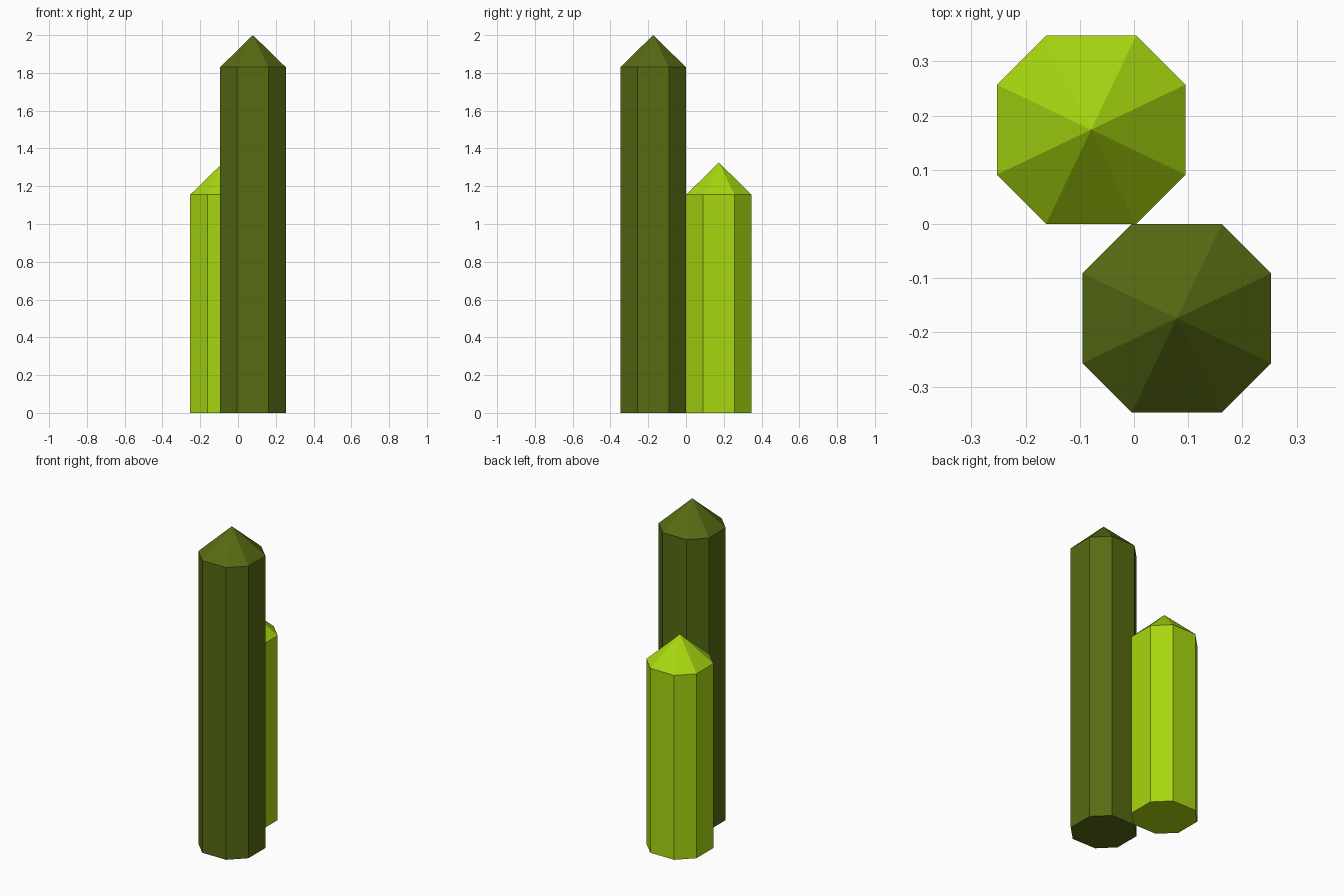
import bpy
import bmesh

cube = bpy.data.objects.get("Cube")
if cube:
    bpy.data.objects.remove(cube, do_unlink=True)

HALF_WIDTH = 0.174   # centre to flat side
HALF_SIDE = 0.083    # half of an axis-aligned side
TIP_HEIGHT = 0.17


def make_material(name, rgb):
    mat = bpy.data.materials.new(name)
    mat.use_nodes = True
    color = (*rgb, 1.0)
    mat.diffuse_color = color
    bsdf = next(n for n in mat.node_tree.nodes if n.type == 'BSDF_PRINCIPLED')
    bsdf.inputs["Base Color"].default_value = color
    return mat


def make_column(name, x, y, height, mat):
    """Eight-sided flat-shaded column with a pyramid tip."""
    w, s = HALF_WIDTH, HALF_SIDE
    outline = [(w, -s), (w, s), (s, w), (-s, w), (-w, s), (-w, -s), (-s, -w), (s, -w)]
    bm = bmesh.new()
    bottom = bm.faces.new([bm.verts.new((px, py, 0)) for px, py in outline])
    # Extrude the shaft, keeping the base closed
    result = bmesh.ops.extrude_face_region(bm, geom=[bottom], use_keep_orig=True)
    top_verts = [v for v in result["geom"] if isinstance(v, bmesh.types.BMVert)]
    top = next(f for f in result["geom"] if isinstance(f, bmesh.types.BMFace))
    bmesh.ops.translate(bm, verts=top_verts, vec=(0, 0, height - TIP_HEIGHT))
    # Fan the top face up to the point
    tip = bmesh.ops.poke(bm, faces=[top])["verts"][0]
    tip.co.z = height
    bmesh.ops.recalc_face_normals(bm, faces=bm.faces)
    mesh = bpy.data.meshes.new(name)
    bm.to_mesh(mesh)
    bm.free()
    mesh.materials.append(mat)
    obj = bpy.data.objects.new(name, mesh)
    obj.location = (x, y, 0)
    bpy.context.collection.objects.link(obj)
    return obj


dark_green = make_material("dark olive green", (0.093, 0.145, 0.006))
lime_green = make_material("lime green", (0.39, 0.68, 0.005))

# Tall front column and short rear column
make_column("tall_column", 0.079, -0.174, 2.0, dark_green)
make_column("short_column", -0.079, 0.174, 1.325, lime_green)
